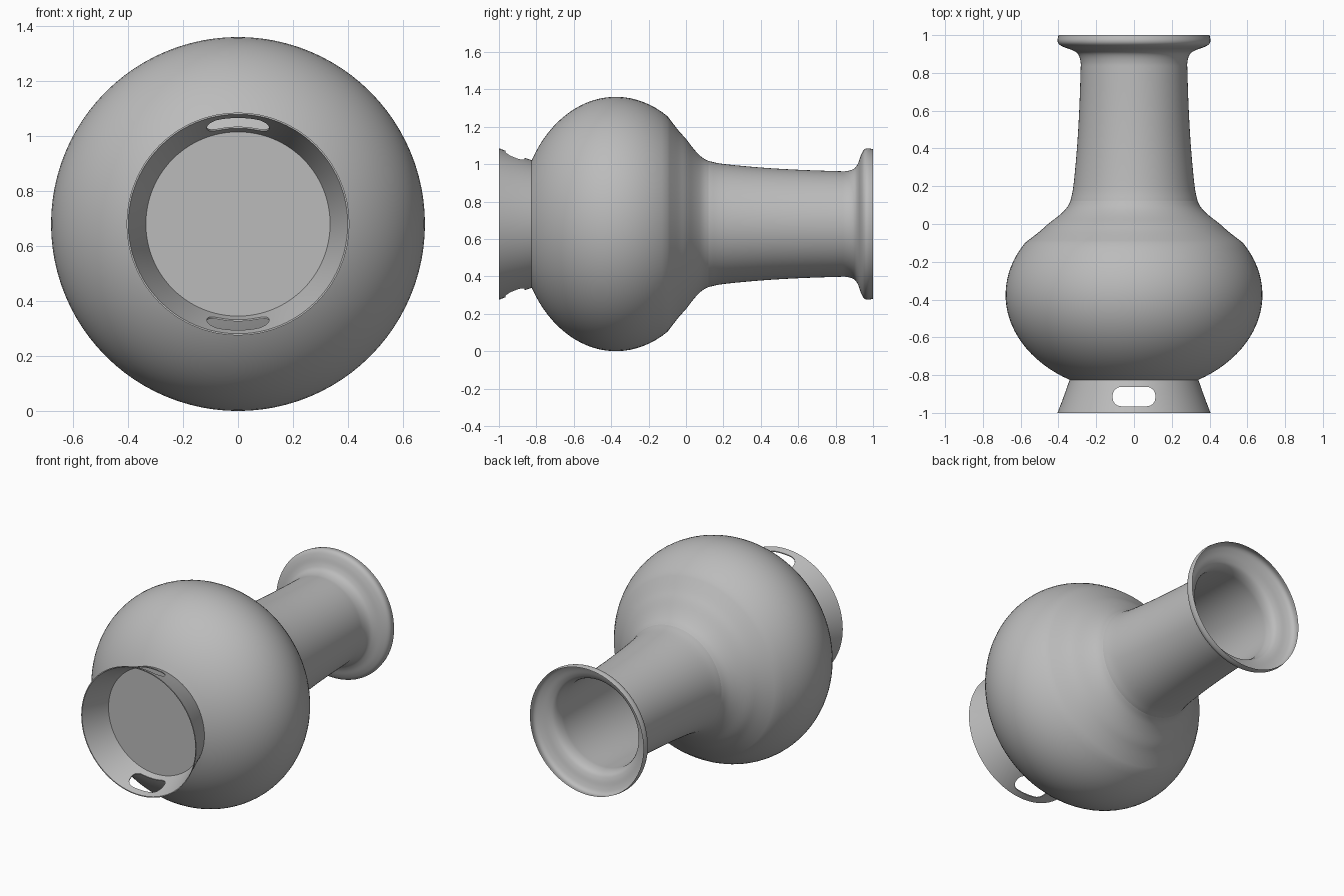
import bpy, bmesh, math
from mathutils import Vector, geometry

AXIS_Z = 0.68
SEGMENTS = 96

if "Cube" in bpy.data.objects:
    bpy.data.objects.remove(bpy.data.objects["Cube"], do_unlink=True)

clay = bpy.data.materials.new("grey clay")
clay.use_nodes = True
clay.diffuse_color = (0.5, 0.5, 0.5, 1)
clay.node_tree.nodes["Principled BSDF"].inputs["Base Color"].default_value = (0.5, 0.5, 0.5, 1)


def smooth_profile(points, steps=5):
    """Catmull-Rom curve through (y, radius) points."""
    p = [Vector(q) for q in points]
    p = [2 * p[0] - p[1]] + p + [2 * p[-1] - p[-2]]
    out = []
    for a, b, c, d in zip(p, p[1:], p[2:], p[3:]):
        for i in range(steps):
            t = i / steps
            out.append(0.5 * (2 * b + (c - a) * t + (2 * a - 5 * b + 4 * c - d) * t * t
                              + (3 * b - a - 3 * c + d) * t ** 3))
    return out + [p[-2]]


def finish(name, bm):
    mesh = bpy.data.meshes.new(name)
    bm.to_mesh(mesh)
    bm.free()
    mesh.materials.append(clay)
    obj = bpy.data.objects.new(name, mesh)
    bpy.context.collection.objects.link(obj)
    return obj


def activate(obj):
    bpy.ops.object.select_all(action='DESELECT')
    obj.select_set(True)
    bpy.context.view_layer.objects.active = obj


def smooth(obj):
    activate(obj)
    bpy.ops.object.shade_smooth_by_angle(angle=math.radians(35))


def lathe(name, profile):
    """Turn a (y, radius) profile about the lying axis."""
    bm = bmesh.new()
    rings = []
    for y, r in profile:
        angles = [2 * math.pi * i / SEGMENTS for i in range(SEGMENTS)]
        rings.append([bm.verts.new((r * math.sin(a), y, AXIS_Z + r * math.cos(a))) for a in angles])
    for lo, hi in zip(rings, rings[1:]):
        for i in range(SEGMENTS):
            j = (i + 1) % SEGMENTS
            bm.faces.new((lo[i], hi[i], hi[j], lo[j]))
    return finish(name, bm)


# Bulbous body: an ellipse that eases into the shoulder
body_curve = []
for i in range(25):
    a = math.radians(-60 + 92 * i / 24)
    body_curve.append((-0.375 + 0.52 * math.sin(a), 0.68 * math.cos(a)))
shoulder = [body_curve[-1], (-0.04, 0.5), (0.0, 0.455), (0.04, 0.403),
            (0.07, 0.37), (0.095, 0.35), (0.125, 0.335)]
smooth(lathe("body", body_curve[:-1] + smooth_profile(shoulder)))

# Neck with flared rim
neck = [(0.12, 0.337), (0.2, 0.321), (0.4, 0.302), (0.6, 0.29), (0.8, 0.283), (0.86, 0.283),
        (0.9, 0.297), (0.92, 0.325), (0.935, 0.367), (0.95, 0.395), (0.97, 0.405), (1.0, 0.4)]
smooth(lathe("neck_and_rim", smooth_profile(neck)))

# Flat base closing the body inside the foot
bm = bmesh.new()
bmesh.ops.create_circle(bm, cap_ends=True, segments=SEGMENTS, radius=0.341)
for v in bm.verts:
    v.co = (v.co.x, -0.825, AXIS_Z + v.co.y)
finish("base", bm)

# Flared foot ring as a thin closed wall
foot_out = [(-1.0, 0.405), (-0.94, 0.382), (-0.88, 0.36), (-0.825, 0.341)]
foot_in = [(y, r - 0.006) for y, r in reversed(foot_out)]
foot = lathe("foot", foot_out + foot_in + foot_out[:1])
bm = bmesh.new()
bm.from_mesh(foot.data)
bmesh.ops.remove_doubles(bm, verts=bm.verts, dist=0.0001)
bmesh.ops.recalc_face_normals(bm, faces=bm.faces)
bm.to_mesh(foot.data)
bm.free()

# Rounded slot through the top and bottom of the foot
bm = bmesh.new()
outline = []
for sx, sy, start in ((1, 1, 0), (-1, 1, 90), (-1, -1, 180), (1, -1, 270)):
    for k in range(9):
        a = math.radians(start + 90 * k / 8)
        outline.append(bm.verts.new((sx * 0.068 + 0.045 * math.cos(a),
                                     -0.914 + sy * 0.006 + 0.045 * math.sin(a), -0.2)))
face = bm.faces.new(outline)
top = bmesh.ops.extrude_face_region(bm, geom=[face])["geom"]
bmesh.ops.translate(bm, verts=[g for g in top if isinstance(g, bmesh.types.BMVert)], vec=(0, 0, 1.8))
bmesh.ops.recalc_face_normals(bm, faces=bm.faces)
cutter = finish("slot_cutter", bm)
cutter.hide_render = True
cut = foot.modifiers.new("slots", 'BOOLEAN')
cut.operation = 'DIFFERENCE'
cut.solver = 'EXACT'
cut.object = cutter
activate(foot)
bpy.ops.object.modifier_apply(modifier=cut.name)
bpy.data.objects.remove(cutter, do_unlink=True)
smooth(foot)
